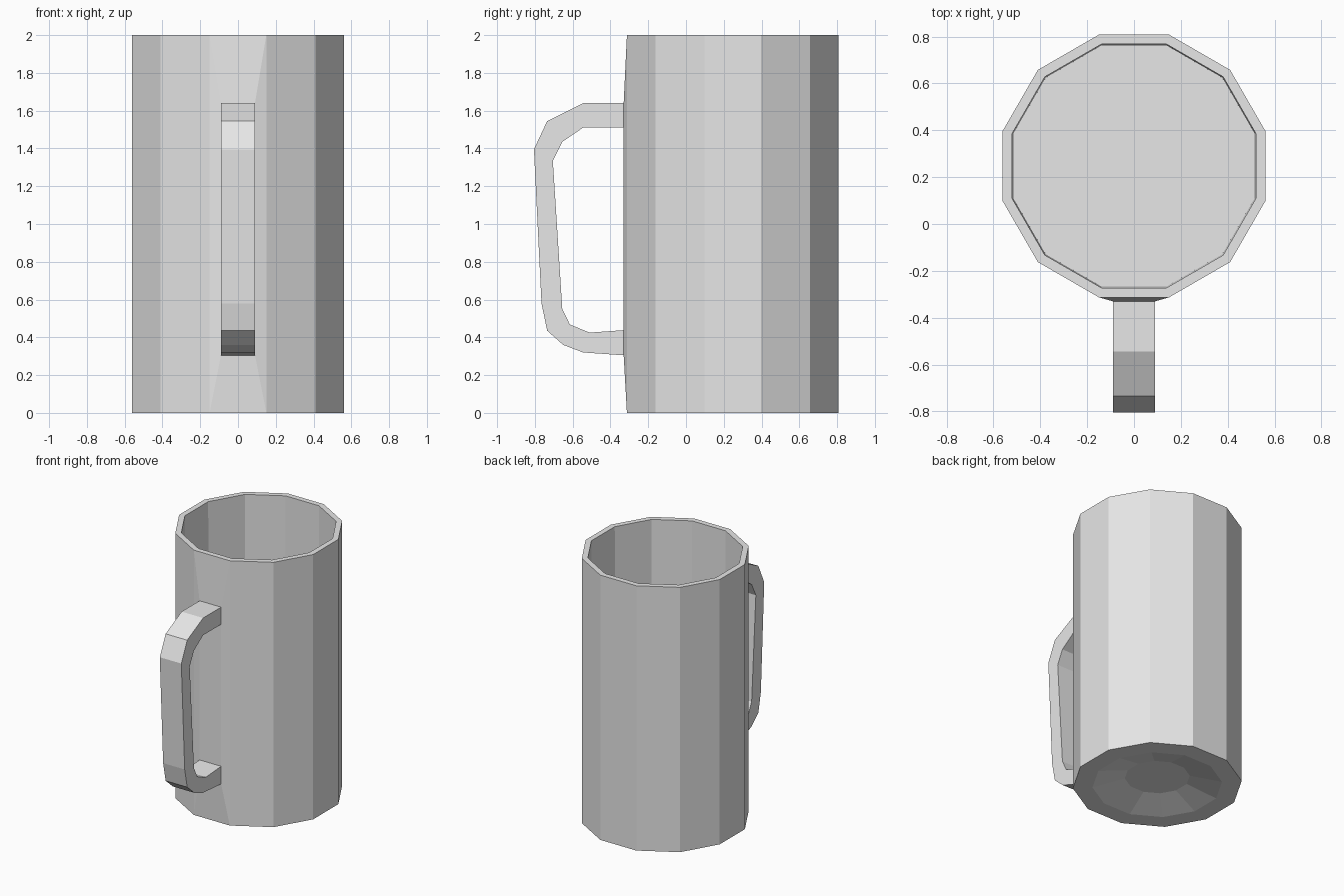
import bpy, bmesh, math

if "Cube" in bpy.data.objects:
    bpy.data.objects.remove(bpy.data.objects["Cube"])

grey = bpy.data.materials.new("light grey")
grey.diffuse_color = (0.8, 0.8, 0.8, 1)
grey.use_nodes = True
grey.node_tree.nodes["Principled BSDF"].inputs["Base Color"].default_value = grey.diffuse_color


def finish(bm, name):
    bmesh.ops.recalc_face_normals(bm, faces=bm.faces[:])
    mesh = bpy.data.meshes.new(name)
    bm.to_mesh(mesh)
    bm.free()
    mesh.materials.append(grey)
    ob = bpy.data.objects.new(name, mesh)
    bpy.context.collection.objects.link(ob)
    return ob


# Cup body: twelve-sided rings from the hollow underside, up the wall, down inside
SIDES, CY = 12, 0.2475
PROFILE = [(0.223, 0.06), (0.445, 0.0), (0.58, 0.0), (0.58, 2.0),
           (0.538, 2.0), (0.533, 0.12)]
bm = bmesh.new()
rings = []
for r, z in PROFILE:
    ring = []
    for i in range(SIDES):
        a = math.radians(-105 + i * 360 / SIDES)
        ring.append(bm.verts.new((r * math.cos(a), CY + r * math.sin(a), z)))
    rings.append(ring)
for k in range(len(rings) - 1):
    for i in range(SIDES):
        j = (i + 1) % SIDES
        quad = [rings[k][i], rings[k][j], rings[k + 1][j], rings[k + 1][i]]
        if k == 2 and i == 0:
            # Front wall panel bulges slightly where the handle joins
            panel = [bm.verts.new((x, -0.33, z)) for x, z in
                     ((-0.09, 0.305), (0.09, 0.305), (0.09, 1.64), (-0.09, 1.64))]
            for n in range(4):
                m = (n + 1) % 4
                bm.faces.new((quad[n], quad[m], panel[m], panel[n]))
            bm.faces.new(panel)
        else:
            bm.faces.new(quad)
bm.faces.new(rings[0])    # centre of the underside
bm.faces.new(rings[-1])   # inner floor
finish(bm, "cup_body")

# Handle: side outline (y, z) extruded across x
OUTER = [(-0.33, 1.64), (-0.545, 1.64), (-0.735, 1.545), (-0.805, 1.395),
         (-0.765, 0.58), (-0.735, 0.435), (-0.65, 0.36), (-0.545, 0.32), (-0.33, 0.305)]
INNER = [(-0.33, 0.438), (-0.51, 0.425), (-0.615, 0.468), (-0.655, 0.55),
         (-0.705, 1.335), (-0.655, 1.435), (-0.545, 1.51), (-0.33, 1.51)]
bm = bmesh.new()
side = bm.faces.new([bm.verts.new((-0.09, y, z)) for y, z in OUTER + INNER])
ext = bmesh.ops.extrude_face_region(bm, geom=[side])
bmesh.ops.translate(bm, vec=(0.18, 0, 0),
                    verts=[g for g in ext["geom"] if isinstance(g, bmesh.types.BMVert)])
# make sure the starting side is still capped
if not any(all(abs(v.co.x + 0.09) < 1e-5 for v in f.verts) for f in bm.faces):
    bmesh.ops.holes_fill(bm, edges=[e for e in bm.edges if e.is_boundary], sides=0)
finish(bm, "handle")
